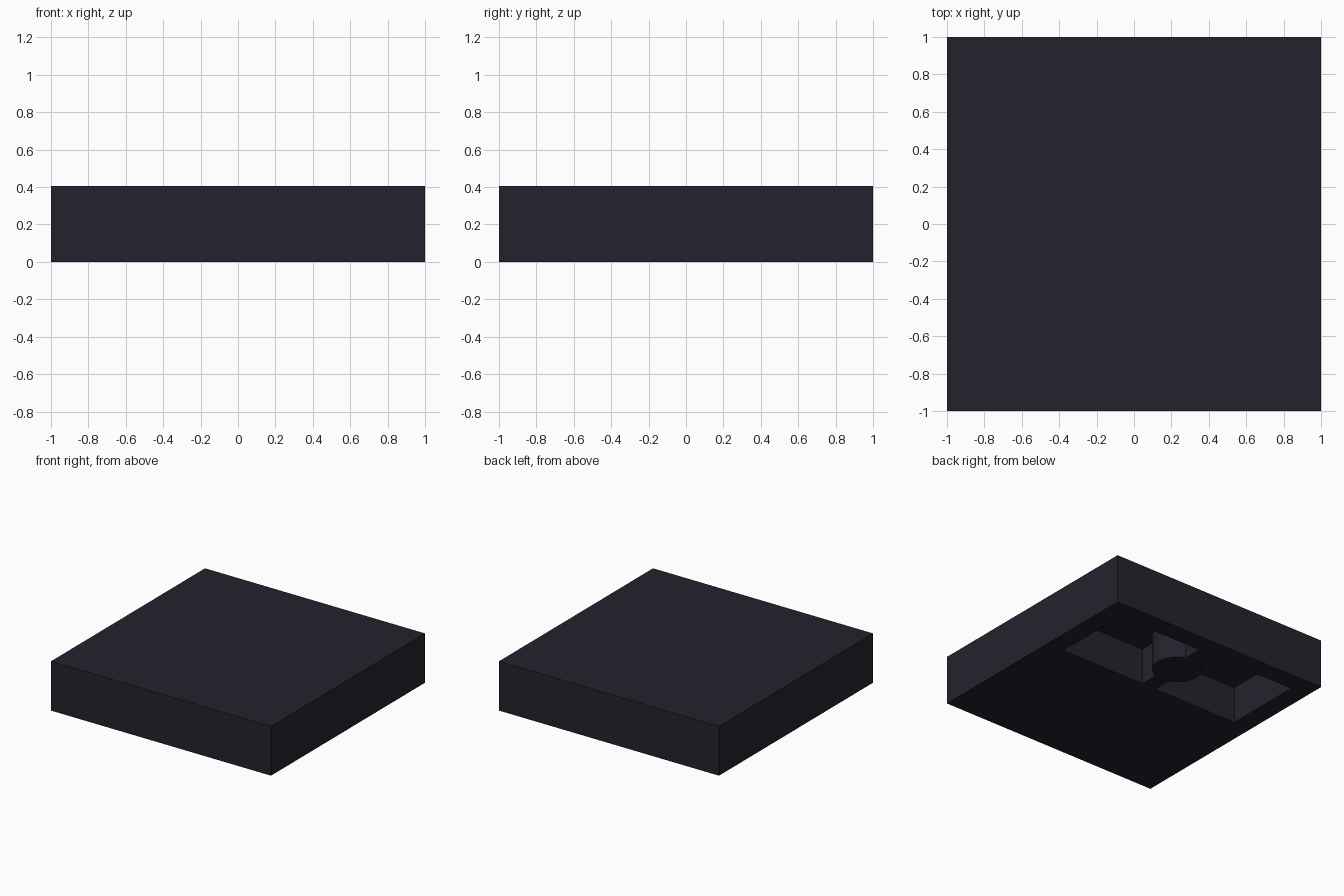
import bpy

if "Cube" in bpy.data.objects:
    bpy.data.objects.remove(bpy.data.objects["Cube"])

dark = bpy.data.materials.new("charcoal")
dark.diffuse_color = (0.0168, 0.0165, 0.0262, 1)
dark.use_nodes = True
dark.node_tree.nodes["Principled BSDF"].inputs["Base Color"].default_value = dark.diffuse_color

HEIGHT = 0.405      # total height of the tile
CEILING = 0.30      # depth of the underside recess
REC_X = 0.84        # recess half length
REC_Y = (0.175, 0.84)
PIN_Y = 0.507
PIN_R = 0.19
RIB_W = 0.13


def box(name, lo, hi):
    """Axis-aligned box between two corners."""
    bpy.ops.mesh.primitive_cube_add(size=1)
    ob = bpy.context.object
    ob.name = name
    for v in ob.data.vertices:
        v.co = [l + (c + 0.5) * (h - l) for c, l, h in zip(v.co, lo, hi)]
    ob.data.materials.append(dark)
    return ob


# Solid square slab
slab = box("tile_body", (-1, -1, 0), (1, 1, HEIGHT))

# Rectangular recess cut into the underside
cutter = box("recess_cutter", (-REC_X, REC_Y[0], -0.1), (REC_X, REC_Y[1], CEILING))
cut = slab.modifiers.new("recess", 'BOOLEAN')
cut.operation = 'DIFFERENCE'
cut.solver = 'EXACT'
cut.object = cutter
bpy.context.view_layer.objects.active = slab
bpy.ops.object.modifier_apply(modifier=cut.name)
bpy.data.objects.remove(cutter)

# Round pin in the middle of the recess
bpy.ops.mesh.primitive_cylinder_add(vertices=32, radius=PIN_R, depth=CEILING,
                                    location=(0, PIN_Y, CEILING / 2))
pin = bpy.context.object
pin.name = "centre_pin"
pin.data.materials.append(dark)
bpy.ops.object.shade_smooth_by_angle()

# Ribs joining the pin to both long walls
inset = PIN_R - 0.015
for name, y0, y1 in (("inner_rib", REC_Y[0], PIN_Y - inset),
                     ("outer_rib", PIN_Y + inset, REC_Y[1])):
    box(name, (-RIB_W / 2, y0, 0), (RIB_W / 2, y1, CEILING))
